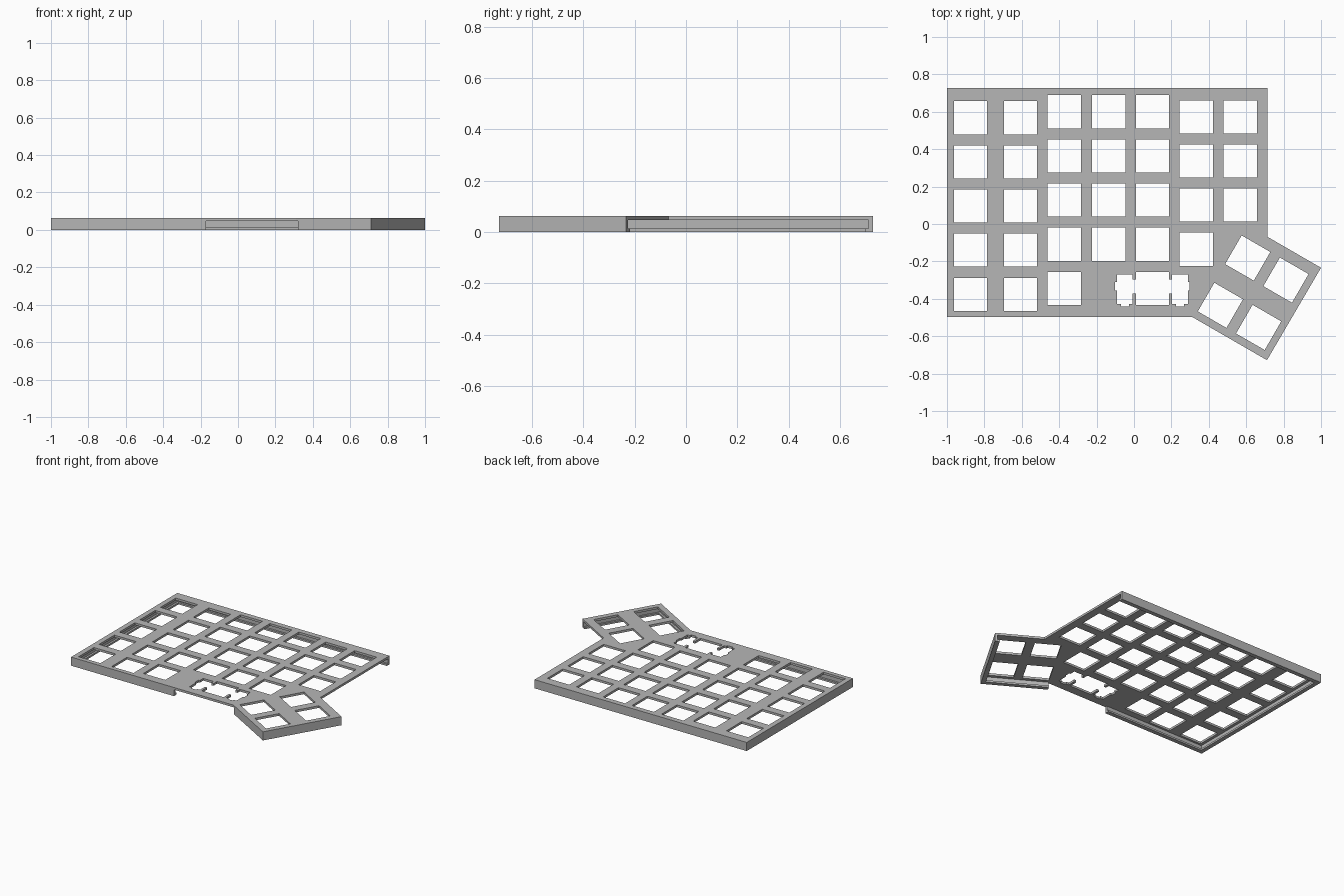
import bpy
import bmesh
import math
from mathutils import Vector

cube = bpy.data.objects.get("Cube")
if cube:
    bpy.data.objects.remove(cube)

PITCH = 0.236       # key spacing
HALF = 0.0885       # half of a switch opening
TOP = 0.063         # top of plate
UNDER = 0.047       # underside of plate

grey = bpy.data.materials.new("plain grey")
grey.use_nodes = True
grey.diffuse_color = (0.47, 0.47, 0.47, 1)
grey.node_tree.nodes["Principled BSDF"].inputs["Base Color"].default_value = (0.47, 0.47, 0.47, 1)


def add_object(name, mesh):
    obj = bpy.data.objects.new(name, mesh)
    bpy.context.scene.collection.objects.link(obj)
    mesh.materials.clear()
    mesh.materials.append(grey)
    return obj


def square(cx, cy, angle=0.0):
    """Corners of one switch opening."""
    c, s = math.cos(angle) * HALF, math.sin(angle) * HALF
    return [(cx + a * c - b * s, cy + a * s + b * c)
            for a, b in ((-1, -1), (1, -1), (1, 1), (-1, 1))]


def plate(name, loops):
    """Extrude an outline with holes into a flat plate."""
    curve = bpy.data.curves.new(name + "_outline", "CURVE")
    curve.dimensions = "2D"
    curve.fill_mode = "BOTH"
    curve.extrude = (TOP - UNDER) / 2
    for loop in loops:
        spline = curve.splines.new("POLY")
        spline.points.add(len(loop) - 1)
        for point, (x, y) in zip(spline.points, loop):
            point.co = (x, y, 0, 1)
        spline.use_cyclic_u = True
    helper = bpy.data.objects.new(name + "_outline", curve)
    bpy.context.scene.collection.objects.link(helper)
    graph = bpy.context.evaluated_depsgraph_get()
    mesh = bpy.data.meshes.new_from_object(helper.evaluated_get(graph))
    bpy.data.objects.remove(helper)
    bm = bmesh.new()
    bm.from_mesh(mesh)
    bmesh.ops.remove_doubles(bm, verts=bm.verts, dist=0.0001)
    bmesh.ops.translate(bm, verts=bm.verts, vec=(0, 0, (TOP + UNDER) / 2))
    bmesh.ops.recalc_face_normals(bm, faces=bm.faces)
    for face in bm.faces:
        face.smooth = False
    bm.to_mesh(mesh)
    bm.free()
    return add_object(name, mesh)


def rim(name, path, profile):
    """Sweep a wall section along a path, with mitred corners; inside is on the left."""
    path = [Vector(p) for p in path]
    normals = []
    for a, b in zip(path, path[1:]):
        d = (b - a).normalized()
        normals.append(Vector((-d.y, d.x)))
    bm = bmesh.new()
    rings = []
    for i, p in enumerate(path):
        n1, n2 = normals[max(i - 1, 0)], normals[min(i, len(normals) - 1)]
        miter = (n1 + n2) / (1 + n1.dot(n2))
        rings.append([bm.verts.new((*(p + miter * depth), z)) for depth, z in profile])
    count = len(profile)
    for r1, r2 in zip(rings, rings[1:]):
        for k in range(count):
            j = (k + 1) % count
            bm.faces.new((r1[k], r1[j], r2[j], r2[k]))
    bm.faces.new(rings[0])
    bm.faces.new(rings[-1])
    bmesh.ops.recalc_face_normals(bm, faces=bm.faces)
    mesh = bpy.data.meshes.new(name)
    bm.to_mesh(mesh)
    bm.free()
    return add_object(name, mesh)


# Plate outline
outline = [(-1, 0.728), (-1, -0.497), (0.311, -0.497), (0.711, -0.728),
           (1, -0.234), (0.7135, -0.0685), (0.7135, 0.728)]
loops = [outline]

# Switch columns: x, y of the top opening, number of openings
columns = [(-0.874, 0.568, 5), (-0.607, 0.568, 5), (-0.373, 0.6, 5), (-0.135, 0.6, 4),
           (0.098, 0.6, 4), (0.333, 0.573, 4), (0.568, 0.573, 3)]
for x, y, rows in columns:
    loops += [square(x, y - r * PITCH) for r in range(rows)]

# Wide key opening with stabiliser slots, mirrored about its centre
slot = [(HALF, HALF), (HALF, 0.047), (0.106, 0.047), (0.106, 0.075), (0.19, 0.075),
        (0.19, 0.035), (0.2, 0.035), (0.2, -0.011), (0.19, -0.011), (0.19, -0.084),
        (0.168, -0.084), (0.168, -0.097), (0.126, -0.097), (0.126, -0.084),
        (0.106, -0.084), (0.106, -0.027), (HALF, -0.027), (HALF, -HALF)]
slot += [(-x, y) for x, y in reversed(slot)]
loops.append([(0.098 + x, -0.344 + y) for x, y in slot])

# Thumb cluster, turned thirty degrees
turn = math.radians(-30)
along = Vector((math.cos(turn), math.sin(turn))) * PITCH
down = Vector((math.sin(turn), -math.cos(turn))) * 0.292
for i in range(2):
    for j in range(2):
        centre = Vector((0.608, -0.182)) + along * i + down * j
        loops.append(square(centre.x, centre.y, turn))

plate("switch_plate", loops)

# Rim walls with an inward lip at the bottom
section = [(0, 0), (0.031, 0), (0.031, 0.013), (0.0165, 0.013), (0.0165, UNDER), (0, UNDER)]
rim("main_rim", [(0.7135, 0.728), (-1, 0.728), (-1, -0.497), (-0.17, -0.497)], section)
rim("thumb_rim", [(0.32, -0.502), (0.711, -0.728), (1, -0.234)], section)
